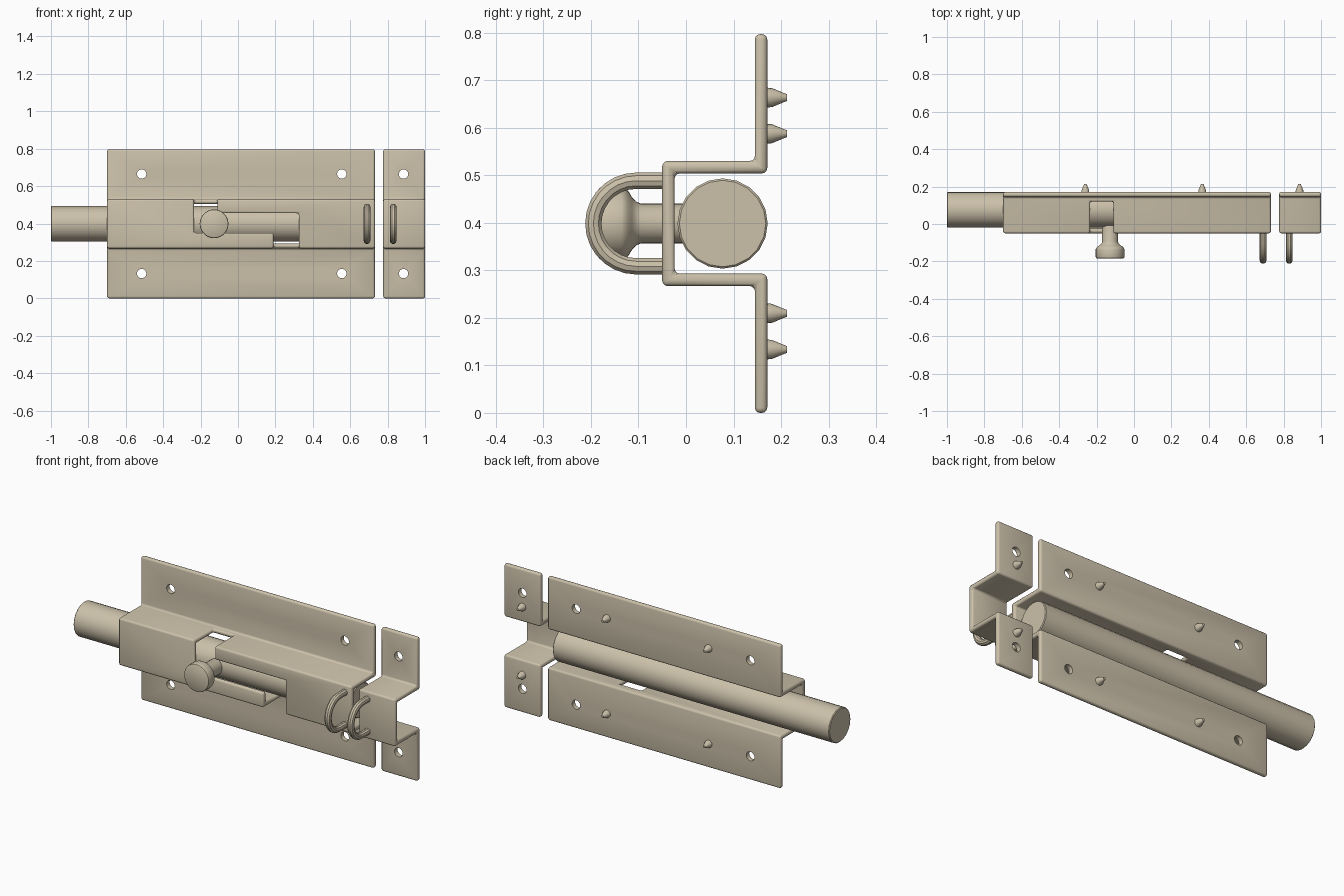
import bpy, bmesh, math
from mathutils import Matrix, Vector

if "Cube" in bpy.data.objects:
    bpy.data.objects.remove(bpy.data.objects["Cube"])

steel = bpy.data.materials.new("warm_grey_metal")
steel.diffuse_color = (0.60, 0.53, 0.40, 1)
steel.use_nodes = True
steel.node_tree.nodes["Principled BSDF"].inputs["Base Color"].default_value = steel.diffuse_color
MID = 0.3985   # height of the bolt axis


def finish(name, bm):
    bmesh.ops.recalc_face_normals(bm, faces=bm.faces)
    me = bpy.data.meshes.new(name)
    bm.to_mesh(me)
    bm.free()
    me.materials.append(steel)
    ob = bpy.data.objects.new(name, me)
    bpy.context.collection.objects.link(ob)
    return ob


def prism(name, points, offset):
    """Extrude a flat outline along an offset vector."""
    bm = bmesh.new()
    face = bm.faces.new([bm.verts.new(p) for p in points])
    new = bmesh.ops.extrude_face_region(bm, geom=[face])["geom"]
    verts = [v for v in new if isinstance(v, bmesh.types.BMVert)]
    bmesh.ops.translate(bm, verts=verts, vec=offset)
    return finish(name, bm)


def lathe(name, profile, origin, axis, sides):
    """Solid of revolution; profile holds (distance, radius) pairs."""
    bm = bmesh.new()
    rot = Vector((0, 0, 1)).rotation_difference(Vector(axis)).to_matrix().to_4x4()
    mat = Matrix.Translation(origin) @ rot
    rings = [[bm.verts.new(mat @ Vector((r * math.cos(a), r * math.sin(a), d)))
              for a in (2 * math.pi * i / sides for i in range(sides))]
             for d, r in profile]
    for lo, hi in zip(rings, rings[1:]):
        for i in range(sides):
            j = (i + 1) % sides
            bm.faces.new((lo[i], lo[j], hi[j], hi[i]))
    bm.faces.new(rings[0])
    bm.faces.new(rings[-1])
    return finish(name, bm)


def cut(ob, cutter):
    cutter.hide_render = True
    mod = ob.modifiers.new("cut", "BOOLEAN")
    mod.operation, mod.solver, mod.object = "DIFFERENCE", "EXACT", cutter


def bake(ob):
    """Turn the modifier result into the final mesh."""
    bpy.context.view_layer.update()
    me = bpy.data.meshes.new_from_object(
        ob.evaluated_get(bpy.context.evaluated_depsgraph_get()))
    ob.modifiers.clear()
    ob.data = me


# Hat-shaped bracket section: lower half mirrored to the upper half
half = [(0.145, 0.0), (0.145, 0.267), (-0.05, 0.267)]
inner = [(-0.024, 0.293), (0.171, 0.293), (0.171, 0.0)]
flip = lambda pts: [(y, 2 * MID - z) for y, z in reversed(pts)]
section = half + flip(half) + flip(inner) + inner


def bracket(name, x0, x1, hole_xs, slot=None):
    ob = prism(name, [(x0, y, z) for y, z in section], (x1 - x0, 0, 0))
    helpers = []
    if slot:
        cut(ob, slot)
        helpers.append(slot)
    bev = ob.modifiers.new("rounding", "BEVEL")
    bev.width, bev.segments, bev.limit_method = 0.011, 3, "ANGLE"
    for x in hole_xs:
        for s in (-1, 1):
            h = lathe("hole_cutter", [(0, 0.025), (0.2, 0.025)],
                      (x, 0.05, MID + s * 0.266), (0, 1, 0), 24)
            cut(ob, h)
            helpers.append(h)
    bake(ob)
    for h in helpers:
        bpy.data.objects.remove(h)


# Main bracket with the stepped guide slot, and the short keeper bracket
slot_xz = [(-0.235, 0.35), (0.19, 0.35), (0.19, 0.2), (0.325, 0.2),
           (0.325, 0.455), (-0.11, 0.455), (-0.11, 0.6), (-0.235, 0.6)]
slot = prism("slot_cutter", [(x, -0.1, z) for x, z in slot_xz], (0, 0.22, 0))
bracket("main_bracket", -0.70, 0.732, (-0.515, 0.555), slot)
bracket("keeper_bracket", 0.776, 1.0, (0.885,))

# Sliding bolt
lathe("sliding_bolt", [(0, 0.091), (0.004, 0.095), (1.696, 0.095), (1.70, 0.091)],
      (-1, 0.077, MID), (1, 0, 0), 20)

# Handle: stem and flared knob in one turned piece
lathe("bolt_handle",
      [(0, 0.042), (0.155, 0.042), (0.165, 0.046), (0.174, 0.056), (0.182, 0.069),
       (0.190, 0.075), (0.196, 0.077), (0.236, 0.077), (0.242, 0.075), (0.245, 0.070)],
      (-0.128, 0.06, MID), (0, -1, 0), 28)

# Pointed studs on the back of the flanges
for x, dz in ((-0.26, 0.265), (0.365, 0.265), (0.885, 0.189)):
    for s in (-1, 1):
        lathe("back_stud", [(0, 0.021), (0.012, 0.020), (0.036, 0.010), (0.044, 0.007)],
              (x, 0.169, MID + s * dz), (0, 1, 0), 16)

# Padlock staples: swept round bar
for x in (0.69, 0.83):
    path = [(-0.035, 0.09)]
    path += [(-0.105 - 0.09 * math.sin(a), 0.09 * math.cos(a))
             for a in (math.pi * i / 14 for i in range(15))]
    path += [(-0.035, -0.09)]
    cu = bpy.data.curves.new("padlock_staple", "CURVE")
    cu.dimensions = "3D"
    cu.bevel_depth, cu.bevel_resolution, cu.use_fill_caps = 0.018, 3, True
    sp = cu.splines.new("POLY")
    sp.points.add(len(path) - 1)
    for p, (y, z) in zip(sp.points, path):
        p.co = (x, y, MID + z, 1)
    tmp = bpy.data.objects.new("staple_path", cu)
    bpy.context.collection.objects.link(tmp)
    bpy.context.view_layer.update()
    me = bpy.data.meshes.new_from_object(
        tmp.evaluated_get(bpy.context.evaluated_depsgraph_get()))
    bpy.data.objects.remove(tmp)
    me.materials.clear()
    me.materials.append(steel)
    bpy.context.collection.objects.link(bpy.data.objects.new("padlock_staple", me))

# Smooth shading with crisp edges
for ob in bpy.context.scene.objects:
    ob.select_set(True)
    bpy.context.view_layer.objects.active = ob
bpy.ops.object.shade_smooth_by_angle(angle=math.radians(35))
